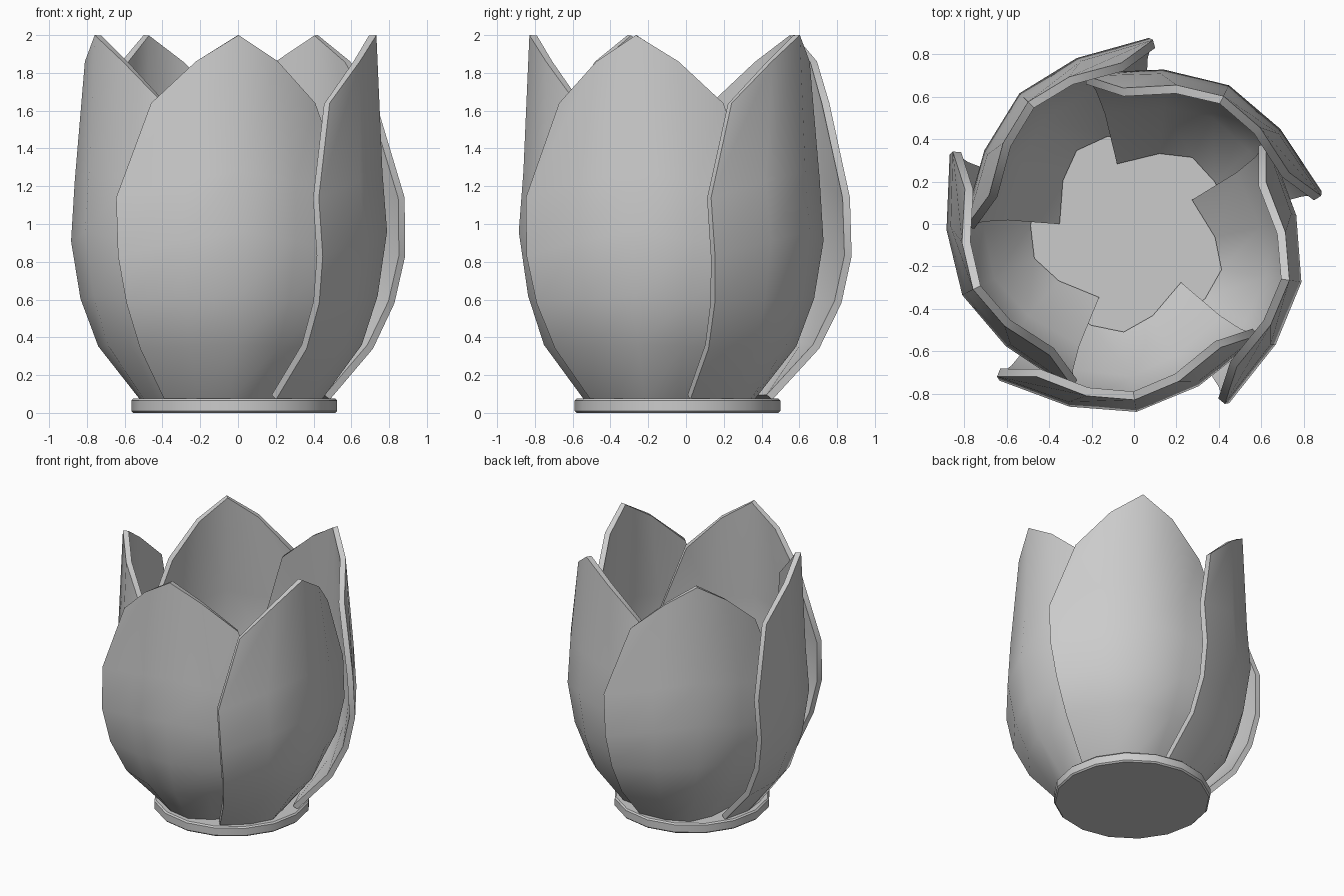
import bpy, bmesh, math
from mathutils import Matrix, Vector

if "Cube" in bpy.data.objects:
    bpy.data.objects.remove(bpy.data.objects["Cube"])

CENTRE = Vector((-0.02, -0.045, 0))
TILT = math.radians(9)      # each petal is turned so one edge tucks under the next
# Petal rows: half width, edge depth, edge height, centre depth, centre height
ROWS = [
    (0.32, 0.290, 0.07, 0.485, 0.07),
    (0.48, 0.480, 0.34, 0.700, 0.36),
    (0.566, 0.561, 0.58, 0.785, 0.62),
    (0.616, 0.588, 0.83, 0.835, 0.96),
    (0.623, 0.568, 1.14, 0.810, 1.28),
    (0.44, 0.597, 1.64, 0.778, 2.00),
]
COLS = (-1, -0.5, 0, 0.5, 1)


def make_object(name, bm, angle):
    mesh = bpy.data.meshes.new(name)
    bm.to_mesh(mesh)
    bm.free()
    obj = bpy.data.objects.new(name, mesh)
    bpy.context.collection.objects.link(obj)
    bpy.ops.object.select_all(action='DESELECT')
    obj.select_set(True)
    bpy.context.view_layer.objects.active = obj
    bpy.ops.object.shade_smooth_by_angle(angle=math.radians(angle))
    return obj


def make_petal(index):
    bm = bmesh.new()
    grid = []
    for half, edge_v, edge_z, mid_v, mid_z in ROWS:
        row = []
        for t in COLS:
            v = mid_v + (edge_v - mid_v) * abs(t) ** 1.75
            z = mid_z + (edge_z - mid_z) * abs(t) ** 1.37
            row.append(bm.verts.new((t * half - 0.10, -v, z)))
        grid.append(row)
    for a, b in zip(grid, grid[1:]):
        for i in range(len(COLS) - 1):
            bm.faces.new((a[i], a[i + 1], b[i + 1], b[i]))
    # Give the sheet an inward thickness
    bm.normal_update()
    turn = Matrix.Rotation(TILT + index * math.tau / 5, 4, 'Z')
    bmesh.ops.transform(bm, matrix=Matrix.Translation(CENTRE) @ turn, verts=bm.verts)
    obj = make_object(f"petal_{index + 1}", bm, 45)
    solid = obj.modifiers.new("thickness", 'SOLIDIFY')
    solid.thickness = 0.04
    solid.offset = -1
    bpy.ops.object.modifier_apply(modifier=solid.name)
    bpy.ops.object.shade_smooth_by_angle(angle=math.radians(45))


# Five overlapping petals
for k in range(5):
    make_petal(k)

# Base disc with softened rims
bm = bmesh.new()
bmesh.ops.create_cone(bm, cap_ends=True, segments=16, radius1=0.545, radius2=0.545,
                      depth=0.075, matrix=Matrix.Translation(CENTRE + Vector((0, 0, 0.0375))))
rims = [e for e in bm.edges if abs(e.verts[0].co.z - e.verts[1].co.z) < 1e-4]
bmesh.ops.bevel(bm, geom=rims, offset=0.01, segments=1, affect='EDGES')
make_object("base_disc", bm, 30)
